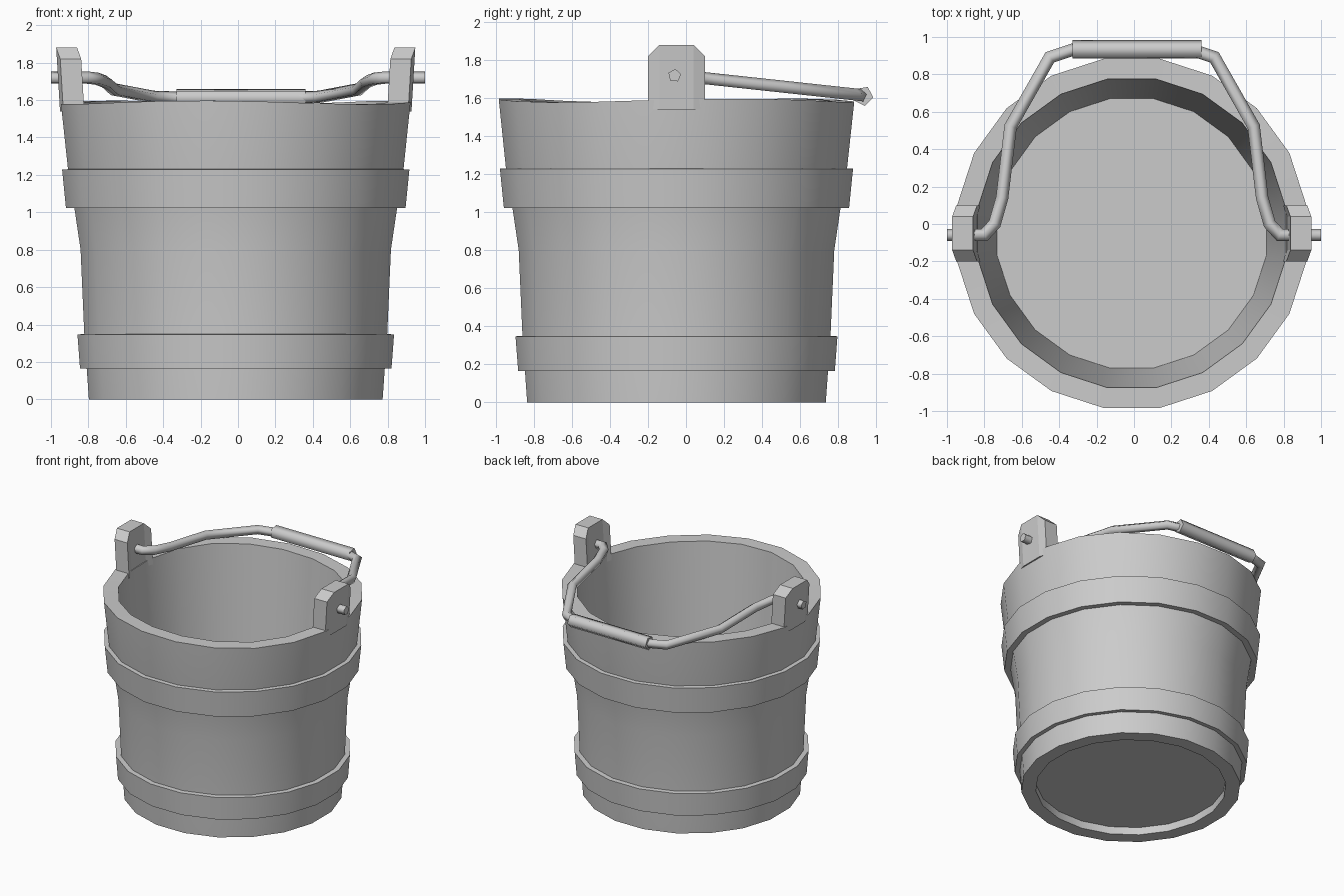
import bpy, bmesh
from math import sin, cos, pi, radians
from mathutils import Vector

if "Cube" in bpy.data.objects:
    bpy.data.objects.remove(bpy.data.objects["Cube"])

CX, CY, SIDES = -0.012, -0.05, 20


def finish(name, bm, angle=None):
    bmesh.ops.recalc_face_normals(bm, faces=bm.faces)
    me = bpy.data.meshes.new(name)
    bm.to_mesh(me)
    bm.free()
    ob = bpy.data.objects.new(name, me)
    bpy.context.collection.objects.link(ob)
    if angle:
        bpy.ops.object.select_all(action='DESELECT')
        ob.select_set(True)
        bpy.context.view_layer.objects.active = ob
        bpy.ops.object.shade_smooth_by_angle(angle=radians(angle))
    return ob


def bridge(bm, rings, closed=False):
    n = len(rings[0])
    pairs = list(zip(rings, rings[1:]))
    if closed:
        pairs.append((rings[-1], rings[0]))
    for a, b in pairs:
        for i in range(n):
            j = (i + 1) % n
            bm.faces.new((a[i], a[j], b[j], b[i]))
    if not closed:
        bm.faces.new(rings[0])
        bm.faces.new(rings[-1])


def revolve(name, profile, closed=False):
    bm = bmesh.new()
    rings = []
    for r, z in profile:
        ring = []
        for k in range(SIDES):
            a = (k + 0.5) * 2 * pi / SIDES
            # the rim is slightly uneven
            dz = 0.010 * sin(3 * a + 0.6) if z > 1.5 else 0
            ring.append(bm.verts.new((CX + r * cos(a), CY + r * sin(a), z + dz)))
        rings.append(ring)
    bridge(bm, rings, closed)
    return finish(name, bm, 35)


def tube(name, path, radius, normal, sides=5):
    # mitred sweep along a planar path
    bm = bmesh.new()
    pts = [Vector(p) for p in path]
    n = Vector(normal).normalized()
    rings = []
    for i, p in enumerate(pts):
        t0 = (p - pts[max(i - 1, 0)]).normalized()
        t1 = (pts[min(i + 1, len(pts) - 1)] - p).normalized()
        t = (t0 + t1).normalized()
        side = t.cross(n).normalized()
        miter = 1 / max(t.dot(t1 if t1.length else t0), 0.6)
        rings.append([bm.verts.new(p + n * radius * cos(2 * pi * k / sides)
                                   + side * radius * miter * sin(2 * pi * k / sides))
                      for k in range(sides)])
    bridge(bm, rings)
    return finish(name, bm, 80)


# Bucket: recessed base, flared wall, flat rim, inner wall and floor
revolve("bucket_body", [
    (0.69, 0.06), (0.69, 0), (0.795, 0), (0.82, 0.35), (0.84, 0.8), (0.873, 1.02),
    (0.908, 1.23), (0.946, 1.587), (0.835, 1.587), (0.73, 0.15)])

# Hoops
revolve("lower_hoop", [(0.78, 0.17), (0.843, 0.165), (0.857, 0.347), (0.78, 0.352)], True)
revolve("upper_hoop", [(0.85, 1.025), (0.919, 1.022), (0.94, 1.228), (0.85, 1.235)], True)

# Ears: curved plates with clipped top corners
for s, name in ((-1, "left_ear"), (1, "right_ear")):
    bm = bmesh.new()
    rings = []
    for y, top in ((-0.15, 1.82), (-0.09, 1.88), (0.09, 1.88), (0.15, 1.82)):
        sag = 0.018 if abs(y) > 0.1 else 0
        ring = []
        for z, t in ((1.54, 0), (top, 0), (top, 0.112), (1.54, 0.112)):
            r = 0.942 + (z - 1.58) * 0.06 - sag - t
            ring.append(bm.verts.new((CX + s * r, CY + y, z)))
        rings.append(ring)
    bridge(bm, rings)
    finish(name, bm)

# Swinging handle, folded down to the back
SLOPE = -0.108
half = [(1.0, -0.06), (0.79, -0.06), (0.735, 0.0), (0.695, 0.14), (0.65, 0.52),
        (0.44, 0.89), (0.32, 0.93)]


def on_handle(x, y):
    return (x, y, 1.718 + (y + 0.06) * SLOPE)


path = [on_handle(-x if x == 1 else -x - 0.01, y) for x, y in half]
path += [on_handle(x if x == 1 else x - 0.01, y) for x, y in reversed(half)]
tube("handle_rod", path, 0.035, (0, -SLOPE, 1))

# Grip sleeve
tube("handle_grip", [on_handle(-0.33, 0.932), on_handle(0.36, 0.932)], 0.053, (0, 0.5, 1))
